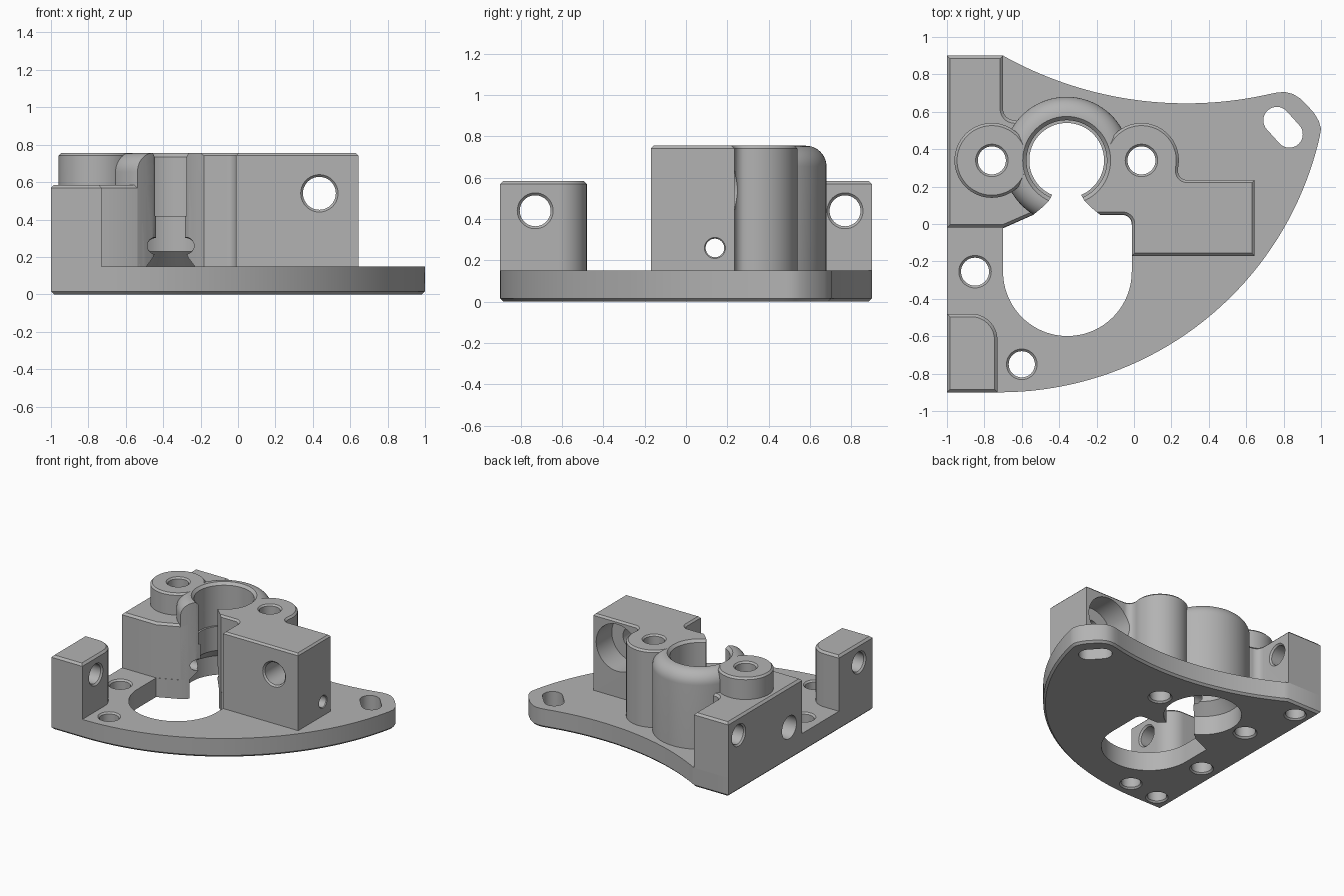
import bpy, bmesh
from math import sin, cos, pi, radians, hypot, atan2
from mathutils import Matrix, Vector

if "Cube" in bpy.data.objects:
    bpy.data.objects.remove(bpy.data.objects["Cube"], do_unlink=True)

grey = bpy.data.materials.new("plain_grey")
grey.use_nodes = True
grey.diffuse_color = (0.45, 0.45, 0.45, 1)
grey.node_tree.nodes["Principled BSDF"].inputs["Base Color"].default_value = (0.45, 0.45, 0.45, 1)

LOW, TOP, STEP = 0.14, 0.755, 0.585   # part bottom, tall top, low top
BORE = (-0.36, 0.34)
LEFT_BOSS, RIGHT_BOSS = (-0.76, 0.34), (0.04, 0.34)


def make_object(name, bm):
    bmesh.ops.recalc_face_normals(bm, faces=bm.faces)
    mesh = bpy.data.meshes.new(name)
    bm.to_mesh(mesh)
    bm.free()
    mesh.materials.append(grey)
    obj = bpy.data.objects.new(name, mesh)
    bpy.context.collection.objects.link(obj)
    return obj


def arc(c, r, a0, a1, n=16):
    return [(c[0] + r * cos(radians(a0 + (a1 - a0) * i / n)),
             c[1] + r * sin(radians(a0 + (a1 - a0) * i / n))) for i in range(n + 1)]


def arc_between(c, p, q, n=40):
    a0, a1 = (atan2(v[1] - c[1], v[0] - c[0]) * 180 / pi for v in (p, q))
    return arc(c, hypot(p[0] - c[0], p[1] - c[1]), a0, a1, n)


def prism(name, outline, z0, z1, chamfer=0, at_top=True):
    """Extrude an outline and chamfer its top or bottom rim."""
    bm = bmesh.new()
    face = bm.faces.new([bm.verts.new((x, y, z0)) for x, y in outline])
    new = bmesh.ops.extrude_face_region(bm, geom=[face])["geom"]
    bmesh.ops.translate(bm, vec=(0, 0, z1 - z0), verts=[g for g in new if isinstance(g, bmesh.types.BMVert)])
    if chamfer:
        level = z1 if at_top else z0
        rim = [e for e in bm.edges if all(abs(v.co.z - level) < 1e-5 for v in e.verts)]
        bmesh.ops.bevel(bm, geom=rim, offset=chamfer, segments=1, affect='EDGES', profile=0.5)
    return make_object(name, bm)


def revolve(name, profile, place, axis='Z', n=64):
    """Closed solid of revolution from (radius, height) points running axis to axis."""
    bm = bmesh.new()
    rings = [[bm.verts.new((r * cos(2 * pi * i / n), r * sin(2 * pi * i / n), h)) for i in range(n)]
             for r, h in profile]
    for a, b in zip(rings, rings[1:]):
        for i in range(n):
            j = (i + 1) % n
            bm.faces.new((a[i], a[j], b[j], b[i]))
    bm.faces.new(rings[0])
    bm.faces.new(rings[-1])
    turn = {'Z': Matrix(), 'X': Matrix.Rotation(pi / 2, 4, 'Y'), 'Y': Matrix.Rotation(-pi / 2, 4, 'X')}[axis]
    bm.transform(Matrix.Translation(Vector(place)) @ turn)
    return make_object(name, bm)


def hole(name, place, r, h0, h1, axis='Z', c=0.012):
    """Drill with flared mouths at both ends."""
    e = 0.03
    return revolve(name, [(r + c + e, h0 - e), (r, h0 + c), (r, h1 - c), (r + c + e, h1 + e)], place, axis, 40)


# Base plate: sweeping front edge, hollow back edge, rounded ear
edge = arc_between((-0.72, 0.857), (-0.72, -0.9), (0.995, 0.47))
ear = [(1.0, 0.51), (0.988, 0.55), (0.965, 0.59), (0.93, 0.63), (0.89, 0.67),
       (0.85, 0.695), (0.81, 0.705), (0.77, 0.704)]
hollow = arc_between((0.28, 2.655), (0.73, 0.696), (-0.7, 0.9))
plate = prism("base_plate", [(-1, -0.9)] + edge + ear + hollow + [(-1, 0.9)], 0, 0.15, 0.016, False)

# Corner post with one rounded corner
post = prism("corner_post", [(-1, -0.9), (-0.73, -0.9)] + arc((-0.87, -0.62), 0.14, 0, 90) + [(-1, -0.48)],
             LOW, STEP, 0.016)

# Low side block
side = prism("side_block", [(-1, -0.02), (-0.7, -0.02), (-0.54, 0.05), (-0.36, 0.12), (-0.36, 0.5), (-0.62, 0.55)]
             + arc((-0.64, 0.615), 0.06, 270, 180, 8) + [(-0.7, 0.9), (-1, 0.9)], LOW, STEP, 0.016)

# Tall block flowing into the right screw boss
tall = prism("tall_block", [(-0.01, -0.17), (0.645, -0.17), (0.645, 0.235)] + arc((0.285, 0.285), 0.05, 270, 190, 8)
             + arc(RIGHT_BOSS, 0.2, -12, 180, 40) + [(-0.36, 0.3), (-0.36, 0.05)]
             + arc((-0.06, 0.0), 0.05, 90, 0, 8), LOW, TOP, 0.014)

# Screw boss and round bore housing with a soft shoulder
boss = revolve("screw_boss", [(0.2, LOW), (0.2, TOP - 0.014), (0.186, TOP)], (*LEFT_BOSS, 0))
housing = revolve("bore_housing", [(0.34, LOW)] + arc((0.24, TOP - 0.1), 0.1, 0, 90, 10), (*BORE, 0), n=96)

# Cutters: stepped bore, and the opening that reaches it through a flared neck
cutters = [revolve("bore_cutter", [(0.28, -0.1), (0.28, 0.15), (0.2, 0.23), (0.2, 0.42), (0.215, 0.42),
                                   (0.215, 0.735), (0.25, 0.77), (0.25, 0.9)], (*BORE, 0), n=96)]
neck = [(-0.18, 0.048), (-0.225, 0.085), (-0.265, 0.125), (-0.285, 0.16), (-0.285, 0.3)]
mirrored = [(2 * BORE[0] - x, y) for x, y in reversed(neck)]
cutters.append(prism("opening_cutter", arc((-0.356, -0.255), 0.344, 180, 360, 48)
                     + arc((-0.062, -0.002), 0.05, 0, 90, 8) + neck + mirrored + [(-0.7, -0.023)], -0.1, 1))

# Vertical holes: through the plate, through the bosses, blind under the ends
for x, y, r, h in [(-0.85, -0.255, 0.075, 0.15), (-0.6, -0.75, 0.07, 0.15), (*LEFT_BOSS, 0.075, TOP),
                   (*RIGHT_BOSS, 0.075, TOP)]:
    cutters.append(hole("screw_hole_cutter", (x, y, 0), r, 0, h))
for y in (-0.78, 0.77):
    cutters.append(revolve("blind_hole_cutter", [(0.11, -0.03), (0.07, 0.012), (0.07, 0.28)], (-0.87, y, 0)))

# Slanted slot in the ear
slot = arc((0.0, 0.05), 0.072, 0, 180) + arc((0.0, -0.05), 0.072, 180, 360)
spin = Matrix.Rotation(radians(42), 2)
slot = [spin @ Vector(p) + Vector((0.797, 0.517)) for p in slot]
cutters.append(prism("slot_cutter", slot, -0.1, 0.3))

# Sideways holes: two cross holes, and a clamp hole with its wide mouth
for y in (-0.73, 0.77):
    end = -0.73 if y < 0 else -0.7
    cutters.append(hole("cross_hole_cutter", (0, y, 0.44), 0.075, -1, end, 'X'))
cutters.append(hole("clamp_hole_cutter", (0, 0.14, 0.26), 0.045, -1, 0.645, 'X', 0.006))
cutters.append(revolve("clamp_mouth_cutter", [(0.09, -1.1), (0.09, -0.86)], (0, 0.14, 0.26), 'X'))

# Hole through the tall block with a wide pocket at the back
cutters.append(hole("block_hole_cutter", (0.435, 0, 0.54), 0.088, -0.17, 0.235, 'Y'))
cutters.append(revolve("block_pocket_cutter", [(0.185, 0.04), (0.185, 0.3)], (0.435, 0, 0.54), 'Y'))

# Cut every part it meets, then shade
def bounds(obj):
    pts = [v.co for v in obj.data.vertices]
    return [(min(p[i] for p in pts), max(p[i] for p in pts)) for i in range(3)]


for part in (plate, post, side, tall, boss, housing):
    box = bounds(part)
    for cutter in cutters:
        if all(a[0] < b[1] and b[0] < a[1] for a, b in zip(box, bounds(cutter))):
            mod = part.modifiers.new("cut", 'BOOLEAN')
            mod.operation, mod.solver, mod.object = 'DIFFERENCE', 'EXACT', cutter
    bpy.context.view_layer.update()
    done = bpy.data.meshes.new_from_object(part.evaluated_get(bpy.context.evaluated_depsgraph_get()))
    part.modifiers.clear()
    part.data = done
    bpy.ops.object.select_all(action='DESELECT')
    part.select_set(True)
    bpy.context.view_layer.objects.active = part
    bpy.ops.object.shade_smooth_by_angle(angle=radians(30))

for cutter in cutters:
    bpy.data.objects.remove(cutter, do_unlink=True)
